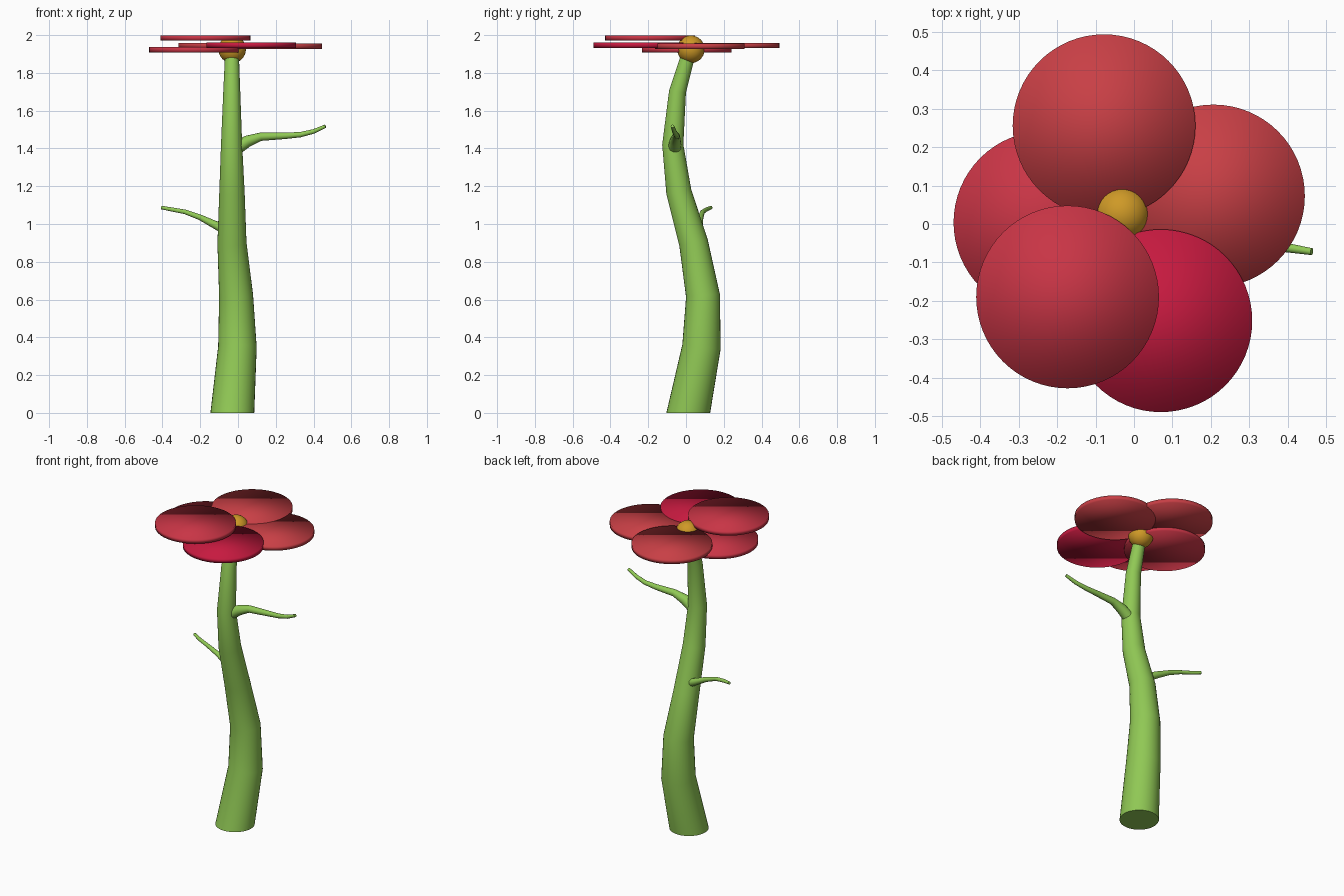
import bpy, bmesh, math
from mathutils import Vector

if "Cube" in bpy.data.objects:
    bpy.data.objects.remove(bpy.data.objects["Cube"])


def material(name, color):
    m = bpy.data.materials.new(name)
    m.diffuse_color = (*color, 1)
    m.use_nodes = True
    m.node_tree.nodes["Principled BSDF"].inputs["Base Color"].default_value = m.diffuse_color
    return m


def tube(name, points, mat, sides=32, start_dir=None):
    """Tapered tube through (x, y, z, radius) points."""
    bm = bmesh.new()
    pos = [Vector(p[:3]) for p in points]
    rings = []
    for i, p in enumerate(points):
        d = pos[min(i + 1, len(pos) - 1)] - pos[max(i - 1, 0)]
        if i == 0 and start_dir:
            d = Vector(start_dir)
        d.normalize()
        ref = Vector((0, 1, 0))
        u = (ref - d * ref.dot(d)).normalized()
        v = d.cross(u)
        rings.append([bm.verts.new(pos[i] + p[3] * (u * math.cos(a) + v * math.sin(a)))
                      for a in (2 * math.pi * k / sides for k in range(sides))])
    for r0, r1 in zip(rings, rings[1:]):
        for k in range(sides):
            n = (k + 1) % sides
            bm.faces.new((r0[k], r0[n], r1[n], r1[k]))
    bm.faces.new(rings[0][::-1])
    bm.faces.new(rings[-1])
    bmesh.ops.recalc_face_normals(bm, faces=bm.faces[:])
    for f in bm.faces:
        f.smooth = len(f.verts) == 4
    for e in bm.edges:
        e.smooth = all(f.smooth for f in e.link_faces)
    me = bpy.data.meshes.new(name)
    bm.to_mesh(me)
    bm.free()
    me.materials.append(mat)
    ob = bpy.data.objects.new(name, me)
    bpy.context.collection.objects.link(ob)
    return ob


green = material("stem_green", (0.28, 0.58, 0.09))
gold = material("centre_gold", (0.62, 0.32, 0.02))

# Curving stem
tube("stem", [
    (-0.03, 0.012, 0.0, 0.116), (-0.003, 0.082, 0.35, 0.102),
    (-0.01, 0.09, 0.62, 0.09), (-0.032, 0.04, 0.9, 0.077),
    (-0.032, -0.038, 1.17, 0.067), (-0.034, -0.07, 1.42, 0.056),
    (-0.033, -0.045, 1.7, 0.045), (-0.032, 0.01, 1.89, 0.037),
], green, start_dir=(0, 0, 1))

# Two side twigs
tube("right_twig", [
    (-0.01, -0.06, 1.40, 0.036), (0.05, -0.057, 1.438, 0.031),
    (0.12, -0.053, 1.462, 0.022), (0.25, -0.05, 1.467, 0.017),
    (0.33, -0.053, 1.473, 0.014), (0.40, -0.062, 1.49, 0.012),
    (0.463, -0.072, 1.518, 0.009),
], green, 16)
tube("left_twig", [
    (-0.06, 0.05, 0.965, 0.026), (-0.12, 0.068, 0.995, 0.021),
    (-0.20, 0.077, 1.035, 0.015), (-0.28, 0.088, 1.064, 0.012),
    (-0.35, 0.108, 1.077, 0.011), (-0.405, 0.132, 1.087, 0.009),
], green, 16)

# Flower centre
bpy.ops.mesh.primitive_uv_sphere_add(segments=32, ring_count=16, radius=0.073,
                                     location=(-0.031, 0.026, 1.925))
centre = bpy.context.object
centre.name = "flower_centre"
centre.data.materials.append(gold)
bpy.ops.object.shade_smooth()

# Round overlapping petals, smooth over their rims
petals = [
    ("left", (-0.232, 0.004, 1.922), (0.58, 0.035, 0.06)),
    ("right", (0.207, 0.073, 1.941), (0.58, 0.05, 0.06)),
    ("back", (-0.078, 0.256, 1.945), (0.58, 0.05, 0.06)),
    ("front_right", (0.070, -0.252, 1.947), (0.57, 0.01, 0.05)),
    ("front_left", (-0.173, -0.190, 1.985), (0.58, 0.035, 0.06)),
]
for side, loc, col in petals:
    bpy.ops.mesh.primitive_cylinder_add(vertices=64, radius=0.238, depth=0.028, location=loc)
    petal = bpy.context.object
    petal.name = side + "_petal"
    petal.data.materials.append(material(side + "_petal_red", col))
    bpy.ops.object.shade_smooth()
